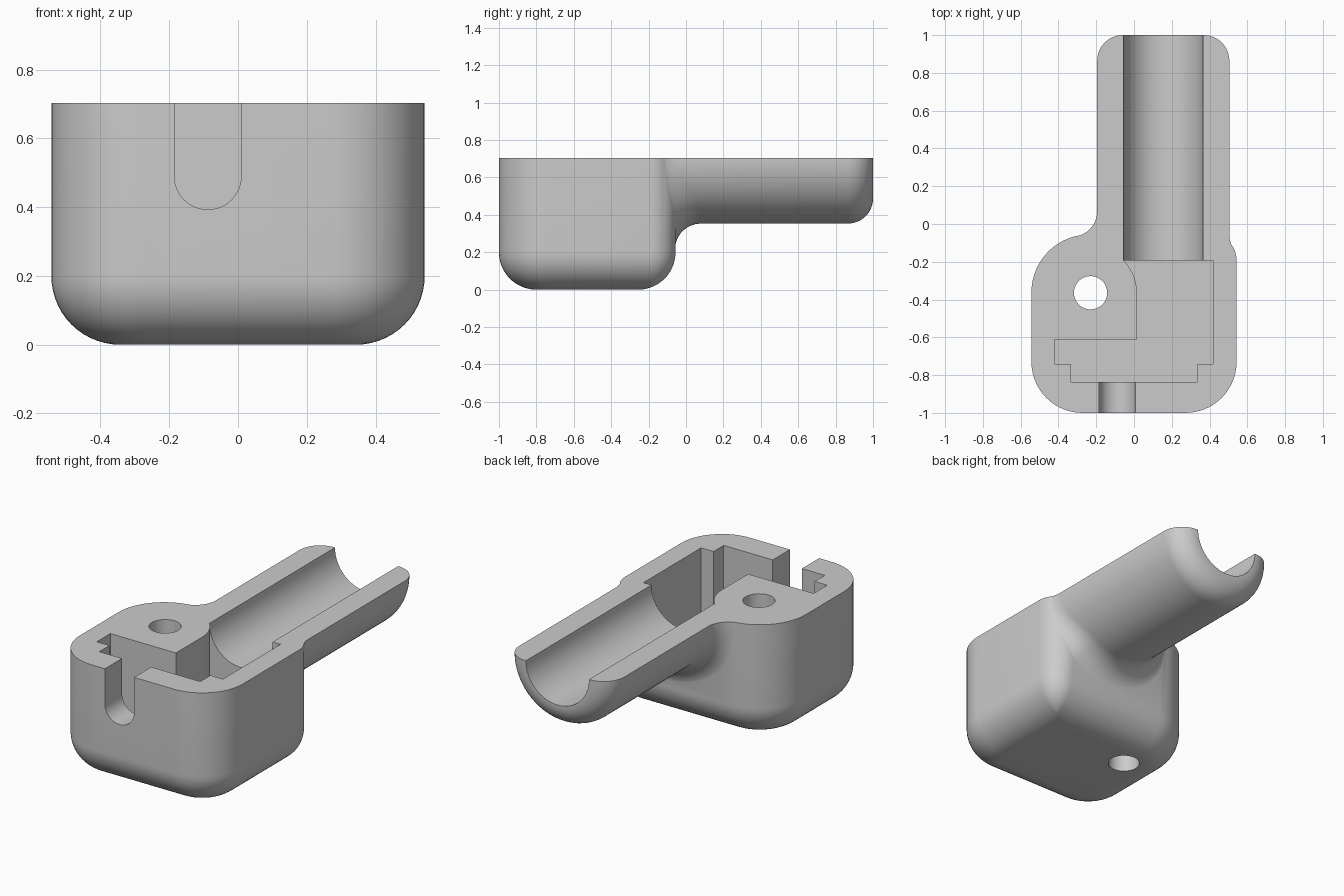
import bpy, bmesh, math
from mathutils import Vector

if "Cube" in bpy.data.objects:
    bpy.data.objects.remove(bpy.data.objects["Cube"])

TOP = 0.703                      # split plane height
AX, R_OUT, R_IN = 0.155, 0.35, 0.21   # handle axis x, outer and bore radius
HALF, FRONT, BACK = 0.543, -1.0, -0.056
BASE_R, BLEND, TIP_R = 0.2, 0.135, 0.135
R_FRONT, R_LEFT, R_RIGHT = 0.27, 0.305, 0.135
POST = (-0.23, -0.364)           # screw post centre

grey = bpy.data.materials.new("plain grey")
grey.diffuse_color = (0.6, 0.6, 0.6, 1)
grey.use_nodes = True
grey.node_tree.nodes["Principled BSDF"].inputs["Base Color"].default_value = grey.diffuse_color


def make(name, bm):
    bmesh.ops.remove_doubles(bm, verts=bm.verts, dist=1e-5)
    bmesh.ops.recalc_face_normals(bm, faces=bm.faces)
    mesh = bpy.data.meshes.new(name)
    bm.to_mesh(mesh)
    bm.free()
    mesh.materials.append(grey)
    ob = bpy.data.objects.new(name, mesh)
    bpy.context.collection.objects.link(ob)
    return ob


def prism(name, pts, axis, lo, hi):
    """Extrude a 2D outline along z (points x, y) or along y (points x, z)."""
    bm = bmesh.new()
    place = (lambda p, h: (p[0], p[1], h)) if axis == "z" else (lambda p, h: (p[0], h, p[1]))
    a = [bm.verts.new(place(p, lo)) for p in pts]
    b = [bm.verts.new(place(p, hi)) for p in pts]
    bm.faces.new(a)
    bm.faces.new(b)
    for i in range(len(pts)):
        j = (i + 1) % len(pts)
        bm.faces.new((a[i], a[j], b[j], b[i]))
    return make(name, bm)


def arc(cx, cy, r, a0, a1, n):
    return [(cx + r * math.cos(math.radians(a0 + (a1 - a0) * i / n)),
             cy + r * math.sin(math.radians(a0 + (a1 - a0) * i / n))) for i in range(n + 1)]


def closed(ob):
    bm = bmesh.new()
    bm.from_mesh(ob.data)
    ok = all(e.is_manifold for e in bm.edges)
    bm.free()
    return ok


def boolean(ob, other, op):
    m = ob.modifiers.new(op, "BOOLEAN")
    m.operation, m.object = op, other
    m.solver = "MANIFOLD" if closed(ob) and closed(other) else "EXACT"
    bpy.context.view_layer.objects.active = ob
    bpy.ops.object.modifier_apply(modifier=m.name)
    bpy.data.objects.remove(other)


def inset_at(z):
    if z >= BASE_R:
        return 0.0
    return BASE_R - math.sqrt(max(0, BASE_R ** 2 - (BASE_R - z) ** 2))


def outline(d):
    """Housing plan shrunk by d."""
    x, y0, y1 = HALF - d, FRONT + d, BACK - d
    rf, rl, rr = R_FRONT - d, R_LEFT - d, max(R_RIGHT - d, 0)
    return (arc(-x + rf, y0 + rf, rf, 180, 270, 14) + arc(x - rf, y0 + rf, rf, 270, 360, 14)
            + arc(x - rr, y1 - rr, rr, 0, 90, 14) + arc(-x + rl, y1 - rl, rl, 90, 180, 14)[:])


def back_y(x, z):
    """Rearmost point of the housing at a given x and z."""
    if z < 0:
        return None
    d = inset_at(z)
    w, y = HALF - d, BACK - d
    if abs(x) > w:
        return None
    r = R_LEFT - d if x < 0 else max(R_RIGHT - d, 0)
    e = max(0, abs(x) - (w - r))
    return y - r + math.sqrt(max(0, r * r - e * e))


# Housing with rounded base
bm = bmesh.new()
rings = []
for k in range(15):
    t = math.radians(90 * (1 - k / 14))
    z, d = BASE_R * (1 - math.sin(t)), BASE_R * (1 - math.cos(t))
    rings.append([bm.verts.new((x, y, z)) for x, y in outline(d)])
rings.append([bm.verts.new((x, y, 1.4)) for x, y in outline(0)])
bm.faces.new(rings[0])
bm.faces.new(rings[-1])
for a, b in zip(rings, rings[1:]):
    for i in range(len(a)):
        j = (i + 1) % len(a)
        bm.faces.new((a[i], a[j], b[j], b[i]))
shell = make("half_shell", bm)


# Handle with rounded tip, flowing into the housing through a rolling-ball blend
def blend(theta):
    ux, uz = math.cos(theta), math.sin(theta)
    cx, cz = AX + (R_OUT + BLEND) * ux, TOP + (R_OUT + BLEND) * uz

    def touch(dx, dz):
        s = BLEND ** 2 - dx * dx - dz * dz
        y = back_y(cx + dx, cz + dz) if s >= 0 else None
        return -9 if y is None else y + math.sqrt(s)

    n = 20
    best = max((touch(BLEND * i / n, BLEND * j / n), BLEND * i / n, BLEND * j / n)
               for i in range(-n, n + 1) for j in range(-n, n + 1))
    step = BLEND / n
    for _ in range(14):
        step *= 0.6
        best = max([best] + [(touch(best[1] + i * step, best[2] + j * step),
                              best[1] + i * step, best[2] + j * step)
                             for i in (-1, 0, 1) for j in (-1, 0, 1)])
    yc, dx, dz = best
    c = Vector((cx, yc, cz))
    p = Vector((dx, back_y(cx + dx, cz + dz) - yc, dz))
    a = Vector((-ux, 0, -uz)) * BLEND
    w = max(a.angle(p), 1e-4)
    # the arc sinks slightly into the housing so the joint is a clean crossing
    pts = [c + (a * math.sin((1 - k / 12) * w) + p * math.sin(k / 12 * w)) / math.sin(w)
           * (1 + 0.02 * (k / 12) ** 2) for k in range(13)]
    return pts + [c + p * 1.2]


bm = bmesh.new()
N = 96
cols = []
for i in range(N):
    th = 2 * math.pi * (i + 0.5) / N
    rim = [(0, 1.0)] + arc(R_OUT - TIP_R, 1 - TIP_R, TIP_R, 90, 0, 12)
    pts = [Vector((AX + r * math.cos(th), y, TOP + r * math.sin(th))) for r, y in rim]
    if th > math.pi:
        pts += blend(th)
    else:
        pts += [Vector((q.x, q.y, 2 * TOP - q.z)) for q in blend(-th)]
    pts.append(Vector((AX, -0.5, TOP)))
    cols.append([bm.verts.new(p) for p in pts])
for i in range(N):
    a, b = cols[i], cols[(i + 1) % N]
    for k in range(len(a) - 1):
        bm.faces.new((a[k], a[k + 1], b[k + 1], b[k]))
boolean(shell, make("handle", bm), "UNION")

# Flat split face
boolean(shell, prism("top_cutter", [(-2, -2), (2, -2), (2, 2), (-2, 2)], "z", TOP, 3), "DIFFERENCE")

# Round-bottomed cable slot in the front wall
slot = arc(-0.088, 0.49, 0.097, 180, 360, 24) + [(0.009, 1), (-0.185, 1)]
boolean(shell, prism("slot_cutter", slot, "y", -1.2, -0.8), "DIFFERENCE")

# Stepped pocket curving around the screw post
pocket = [(0.418, -0.193)] + arc(*POST, 0.245, 44.2, 0, 12) + [
    (0.015, -0.611), (-0.421, -0.611), (-0.421, -0.74), (-0.337, -0.74), (-0.337, -0.837),
    (0.335, -0.837), (0.335, -0.74), (0.418, -0.74)]
boolean(shell, prism("pocket_cutter", pocket, "z", 0.14, 1), "DIFFERENCE")

# Bore along the handle
boolean(shell, prism("bore_cutter", arc(AX, TOP, R_IN, 1.875, 358.125, 95), "y", -0.1945, 1.2), "DIFFERENCE")

# Screw hole through the post
boolean(shell, prism("hole_cutter", arc(*POST, 0.088, 0, 352.5, 47), "z", -0.5, 1), "DIFFERENCE")

# Smooth curves, keep crisp edges
bm = bmesh.new()
bm.from_mesh(shell.data)
bmesh.ops.dissolve_degenerate(bm, dist=1e-4, edges=bm.edges)
bm.to_mesh(shell.data)
bm.free()
bpy.ops.object.select_all(action="DESELECT")
shell.select_set(True)
bpy.context.view_layer.objects.active = shell
bpy.ops.object.shade_smooth_by_angle(angle=math.radians(30))
